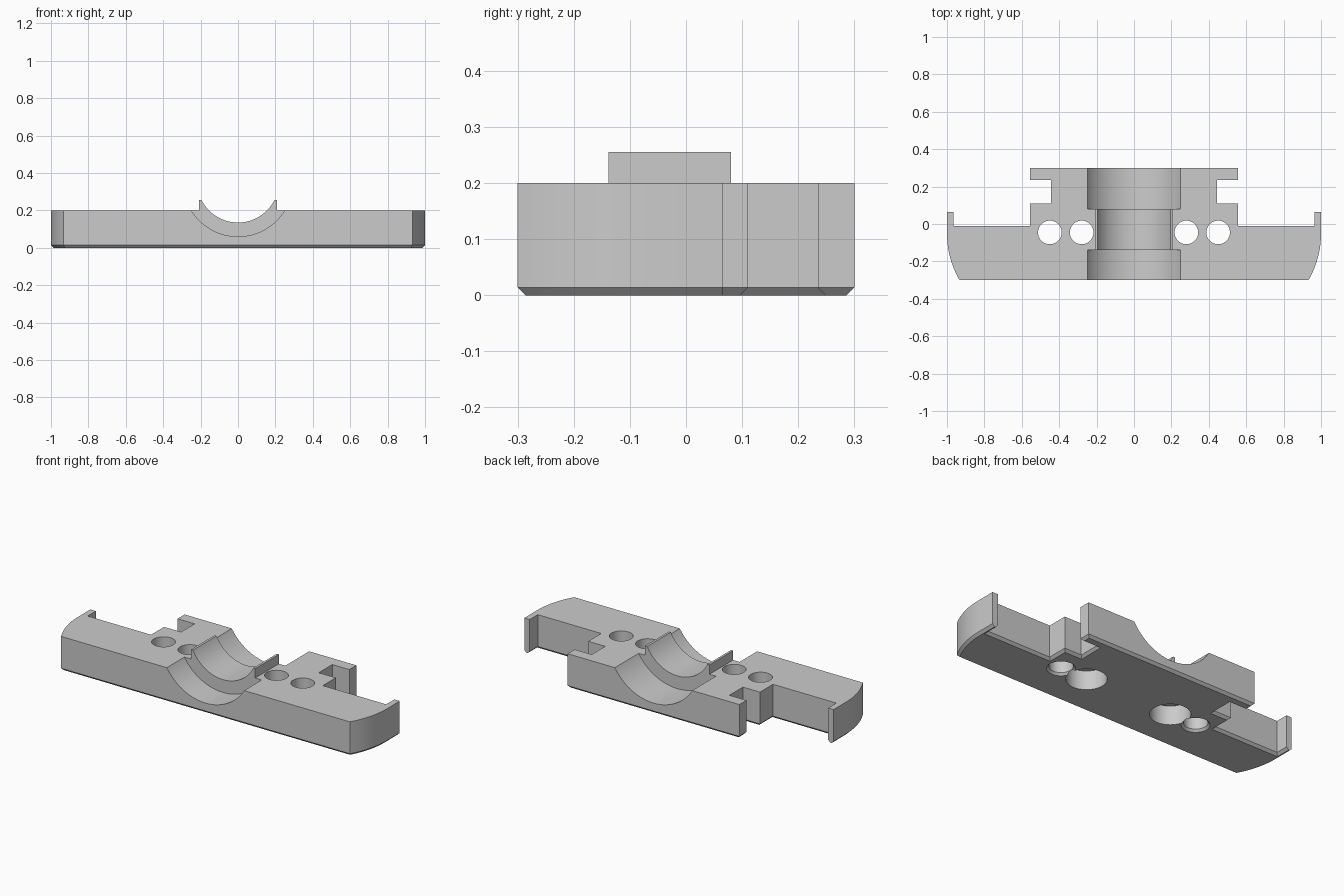
import bpy, bmesh, math

cube = bpy.data.objects.get("Cube")
if cube:
    bpy.data.objects.remove(cube, do_unlink=True)

HEIGHT = 0.2
CHAMFER = 0.014
AXIS_Z = 0.353      # axis of the shaft that rests in the saddle
HOLE_Y = -0.045

grey = bpy.data.materials.new("plain grey")
grey.use_nodes = True
colour = (0.6, 0.6, 0.6, 1)
grey.diffuse_color = colour
grey.node_tree.nodes["Principled BSDF"].inputs["Base Color"].default_value = colour


def cylinder(name, radius, depth, location, along_y=False, top_radius=None):
    bpy.ops.mesh.primitive_cone_add(
        vertices=96, radius1=radius, radius2=radius if top_radius is None else top_radius,
        depth=depth, location=location,
        rotation=(math.pi / 2 if along_y else 0, 0, 0))
    bpy.context.object.name = name
    return bpy.context.object


def box(name, x, y, z):
    bpy.ops.mesh.primitive_cube_add(size=1, location=[sum(r) / 2 for r in (x, y, z)])
    obj = bpy.context.object
    obj.name = name
    obj.scale = [r[1] - r[0] for r in (x, y, z)]
    return obj


def combine(target, tool, operation="DIFFERENCE"):
    tool.hide_render = True
    mod = target.modifiers.new(tool.name, "BOOLEAN")
    mod.operation, mod.object, mod.solver = operation, tool, "EXACT"
    bpy.context.view_layer.objects.active = target
    bpy.ops.object.modifier_apply(modifier=mod.name)
    bpy.data.objects.remove(tool, do_unlink=True)


# Plate outline: curved ends, end tabs and notched rear block, mirrored in x
R = 0.5
half = []
for i in range(17):
    a = math.radians(-30 + 30 * i / 16)
    half.append((1 - R + R * math.cos(a), -0.05 + R * math.sin(a)))
TAB_Y = 0.065
half += [(1, TAB_Y), (0.965, TAB_Y), (0.965, -0.01), (0.555, -0.01), (0.555, 0.11),
         (0.445, 0.11), (0.445, 0.235), (0.555, 0.235), (0.555, 0.3)]
outline = half + [(-x, y) for x, y in reversed(half)]

# Extruded plate with chamfered lower edges
bm = bmesh.new()
base = bm.faces.new([bm.verts.new((x, y, 0)) for x, y in outline])
rim = [e for e in base.edges if not all(abs(v.co.y - TAB_Y) < 1e-4 for v in e.verts)]
top = bmesh.ops.extrude_face_region(bm, geom=[base], use_keep_orig=True)
for v in top["geom"]:
    if isinstance(v, bmesh.types.BMVert):
        v.co.z = HEIGHT
bmesh.ops.recalc_face_normals(bm, faces=bm.faces)
bmesh.ops.bevel(bm, geom=rim, offset=CHAMFER, segments=1, affect="EDGES", clamp_overlap=False)
bmesh.ops.recalc_face_normals(bm, faces=bm.faces)
mesh = bpy.data.meshes.new("clamp_plate")
bm.to_mesh(mesh)
bm.free()
plate = bpy.data.objects.new("clamp_plate", mesh)
bpy.context.collection.objects.link(plate)
mesh.materials.append(grey)

# Raised lips beside the narrow saddle
combine(plate, box("saddle_lips", (-0.208, 0.208), (-0.138, 0.08), (0.1, 0.255)), "UNION")

# Stepped round saddle: narrow in the middle, wide at front and rear
combine(plate, cylinder("narrow_groove", 0.218, 0.5, (0, 0, AXIS_Z), True))
for name, y0, y1 in (("front_groove", -0.4, -0.138), ("rear_groove", 0.08, 0.4)):
    combine(plate, cylinder(name, 0.293, y1 - y0, (0, (y0 + y1) / 2, AXIS_Z), True))

# Bolt holes: inner pair counterbored, outer pair countersunk from below
for side in (-1, 1):
    for x in (0.28, 0.45):
        combine(plate, cylinder("bolt_hole", 0.063, 1, (side * x, HOLE_Y, 0)))
    combine(plate, cylinder("counterbore", 0.106, 0.22, (side * 0.28, HOLE_Y, 0)))
    combine(plate, cylinder("countersink", 0.087, 0.028, (side * 0.45, HOLE_Y, 0),
                            top_radius=0.062))

# Smooth the round walls, keep the machined edges crisp
mesh = plate.data
mesh.materials.clear()
mesh.materials.append(grey)
for p in mesh.polygons:
    p.material_index = 0
bpy.ops.object.select_all(action="DESELECT")
plate.select_set(True)
bpy.context.view_layer.objects.active = plate
bpy.ops.object.shade_smooth_by_angle(angle=math.radians(20))
